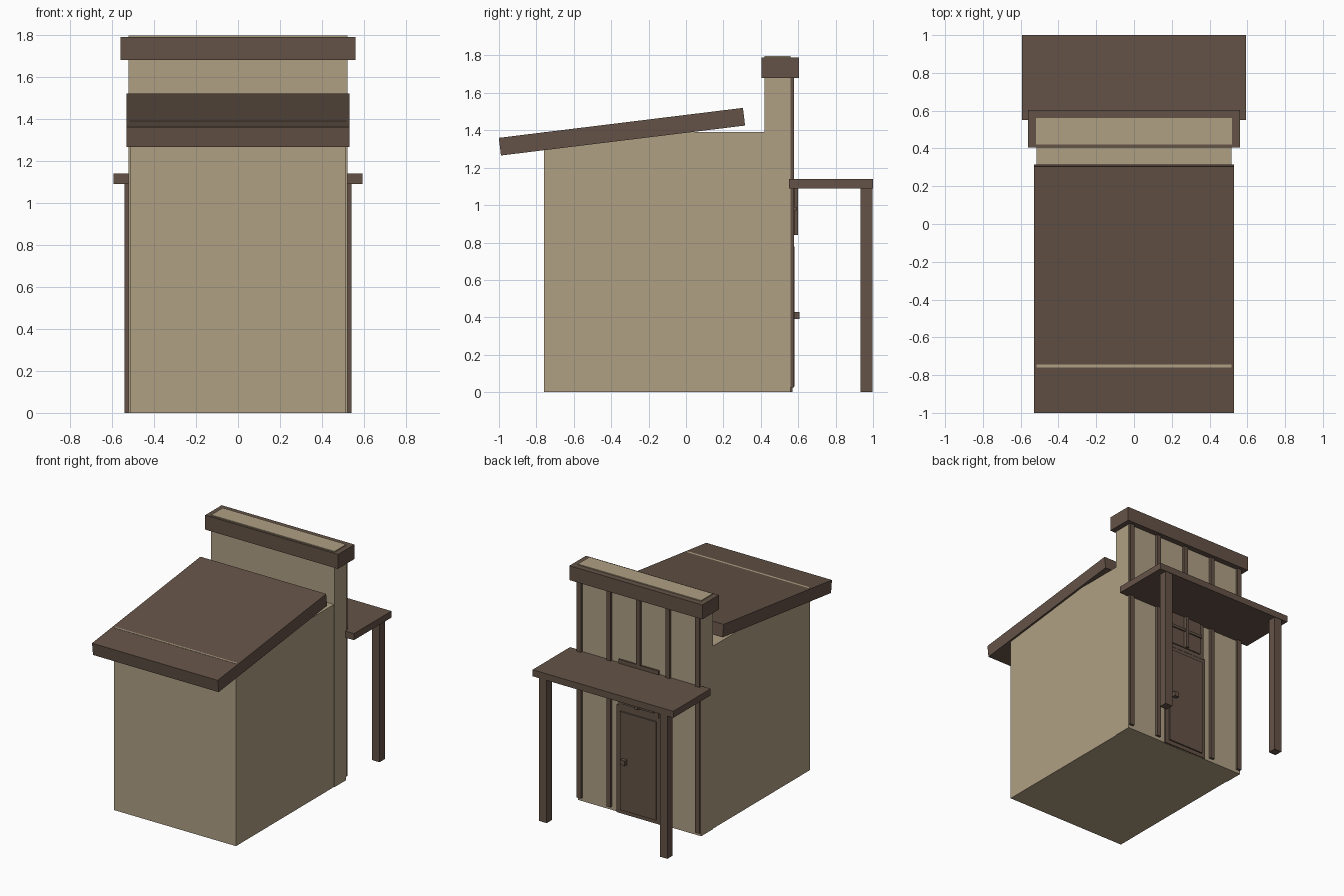
import bpy
import bmesh
from math import radians

cube = bpy.data.objects.get("Cube")
if cube:
    bpy.data.objects.remove(cube, do_unlink=True)


def make_material(name, rgb):
    mat = bpy.data.materials.new(name)
    mat.use_nodes = True
    colour = (*rgb, 1)
    mat.diffuse_color = colour
    mat.node_tree.nodes["Principled BSDF"].inputs["Base Color"].default_value = colour
    return mat


tan = make_material("tan plaster", (0.43, 0.35, 0.23))
brown = make_material("brown wood", (0.128, 0.086, 0.063))


def box(name, x, y, z, mat, tilt=0):
    """Box spanning the given x, y and z ranges, tilted about its own centre."""
    mesh = bpy.data.meshes.new(name)
    bm = bmesh.new()
    bmesh.ops.create_cube(bm, size=1)
    bmesh.ops.scale(bm, vec=(x[1] - x[0], y[1] - y[0], z[1] - z[0]), verts=bm.verts)
    bm.to_mesh(mesh)
    bm.free()
    mesh.materials.append(mat)
    obj = bpy.data.objects.new(name, mesh)
    obj.location = [sum(span) / 2 for span in (x, y, z)]
    obj.rotation_euler.x = tilt
    bpy.context.collection.objects.link(obj)
    return obj


def wide(half):
    return (-half, half)


def around(centre, width):
    return (centre - width / 2, centre + width / 2)


# Main walls and sloping roof
box("building_body", wide(0.515), (-0.76, 0.43), (0, 1.391), tan)
box("sloping_roof", wide(0.53), around(-0.3425, 1.315), around(1.3925, 0.095),
    brown, radians(7))

# Tall false front with its cap
box("false_front", wide(0.52), (0.42, 0.56), (0, 1.797), tan)
box("front_cap", wide(0.56), (0.405, 0.603), (1.68, 1.79), brown)

# Vertical battens; the middle one stops above the doorway
for i in range(5):
    x = (i - 2) * 0.25
    bottom = 1.17 if i == 2 else 0.025
    box(f"batten_{i + 1}", around(x, 0.035), (0.55, 0.578), (bottom, 1.69), brown)

# Porch roof and posts
box("porch_roof", wide(0.593), (0.55, 1.0), (1.09, 1.14), brown)
for side, name in ((-1, "right_post"), (1, "left_post")):
    box(name, around(side * 0.509, 0.063), (0.932, 0.996), (0, 1.1), brown)

# Door with frame and knob
box("door_frame", wide(0.185), (0.55, 0.57), (0, 0.82), brown)
box("door_leaf", wide(0.152), (0.56, 0.58), (0.03, 0.78), brown)
box("door_knob", around(0.11, 0.038), (0.57, 0.608), (0.39, 0.428), brown)

# Window above the door: backing, four panes and crossbars
box("window_frame", wide(0.17), (0.55, 0.572), (0.81, 1.17), brown)
for row, z in enumerate((0.905, 1.055)):
    for side in (-1, 1):
        box(f"window_pane_{row}_{side}", around(side * 0.075, 0.115), (0.56, 0.58),
            around(z, 0.13), brown)
box("window_upright_bar", around(0, 0.025), (0.56, 0.6), (0.84, 1.13), brown)
box("window_cross_bar", wide(0.14), (0.56, 0.59), around(0.98, 0.02), brown)
